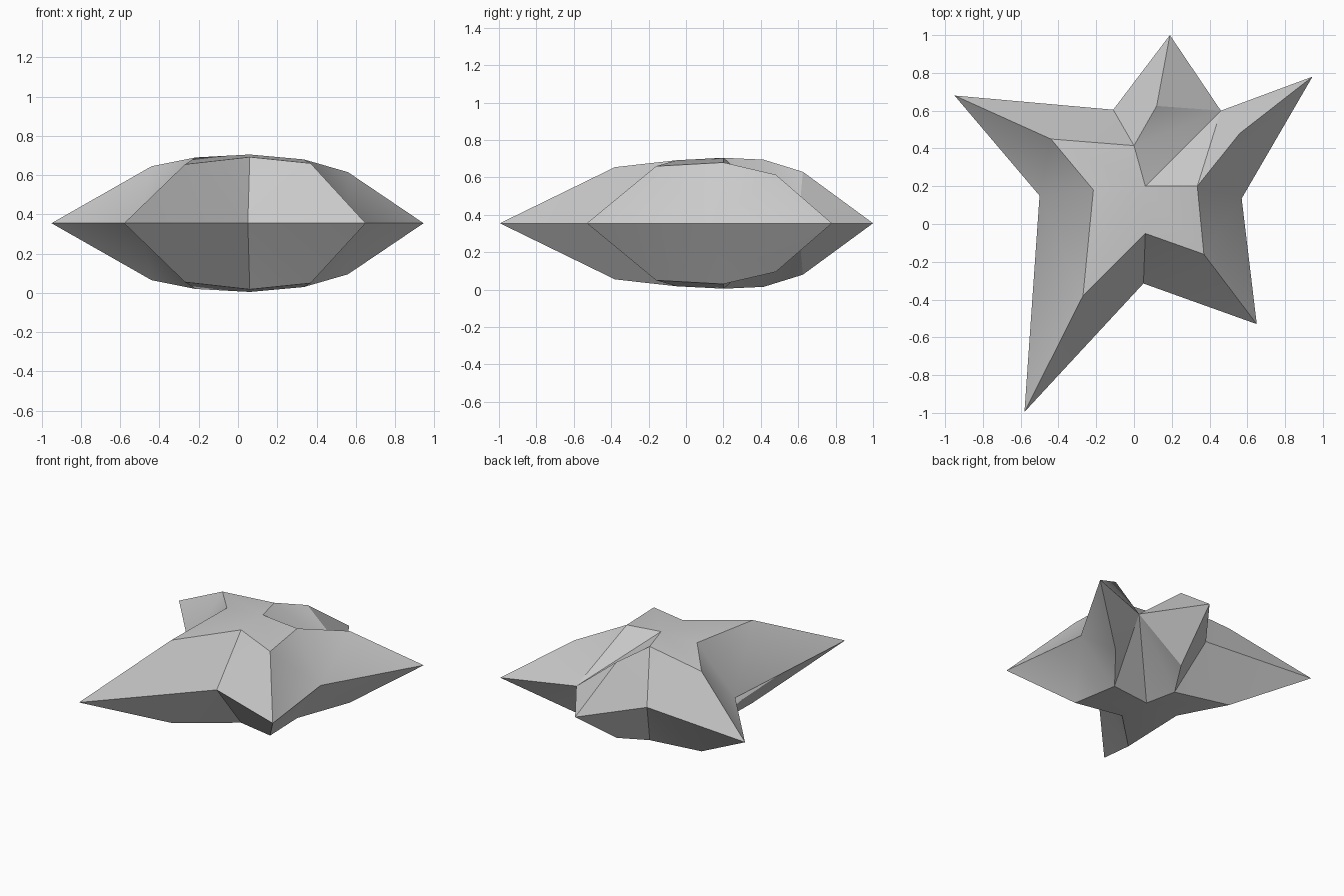
import bpy
import bmesh
import math
from mathutils import Matrix

cube = bpy.data.objects.get("Cube")
if cube:
    bpy.data.objects.remove(cube, do_unlink=True)

MID = 0.355  # height of the sharp rim

# Rim outline: tips and valleys, clockwise from the back tip
tips = [(0.19, 1.0), (0.945, 0.78), (0.65, -0.53), (-0.58, -0.995), (-0.95, 0.68)]
valleys = [(0.46, 0.6), (0.57, 0.135), (0.05, -0.315), (-0.5, 0.15), (-0.11, 0.605)]

# Raised shoulders, each above its tip or valley; the first valley stays on the rim
tip_shoulders = [(0.12, 0.625, 0.63), (0.56, 0.48, 0.615), (0.37, -0.16, 0.66),
                 (-0.27, -0.38, 0.655), (-0.44, 0.45, 0.645)]
valley_shoulders = [None, (0.335, 0.2, 0.68), (0.06, -0.05, 0.692),
                    (-0.215, 0.18, 0.69), (0.0, 0.415, 0.695)]
crown = (0.06, 0.2, 0.705)


def make_material(name, color):
    mat = bpy.data.materials.new(name)
    mat.use_nodes = True
    mat.diffuse_color = color
    bsdf = mat.node_tree.nodes["Principled BSDF"]
    bsdf.inputs["Base Color"].default_value = color
    bsdf.inputs["Roughness"].default_value = 0.6
    return mat


def vert(bm, point):
    z = point[2] - MID if len(point) == 3 else 0.0
    return bm.verts.new((point[0], point[1], z))


bm = bmesh.new()
tip = [vert(bm, p) for p in tips]
valley = [vert(bm, p) for p in valleys]
tip_top = [vert(bm, p) for p in tip_shoulders]
valley_top = [vert(bm, p) if p else valley[i] for i, p in enumerate(valley_shoulders)]
top = vert(bm, crown)

# Five arms: two sloping sides each, and the inner cap that meets the crown
for i in range(5):
    before = i - 1
    for v, vt in ((valley[before], valley_top[before]), (valley[i], valley_top[i])):
        bm.faces.new((tip[i], v, tip_top[i]))
        if v is not vt:
            bm.faces.new((v, vt, tip_top[i]))
    a, b = valley_top[before], valley_top[i]
    if valley[0] in (a, b):
        # Arms beside the low valley are cut off from the crown
        bm.faces.new((a, b, tip_top[i]))
        bm.faces.new((a, b, top))
    else:
        bm.faces.new((a, tip_top[i], top))
        bm.faces.new((tip_top[i], b, top))

# Lower half mirrors the upper half
copy = bmesh.ops.duplicate(bm, geom=bm.verts[:] + bm.edges[:] + bm.faces[:])
low = [g for g in copy["geom"] if isinstance(g, bmesh.types.BMVert)]
bmesh.ops.transform(bm, matrix=Matrix.Scale(-1, 4, (0, 0, 1)), verts=low)
bmesh.ops.remove_doubles(bm, verts=bm.verts[:], dist=0.001)
bmesh.ops.recalc_face_normals(bm, faces=bm.faces[:])

mesh = bpy.data.meshes.new("star_body")
bm.to_mesh(mesh)
bm.free()
mesh.materials.append(make_material("light_grey", (0.6, 0.6, 0.6, 1.0)))

star = bpy.data.objects.new("star_body", mesh)
star.location.z = MID
bpy.context.collection.objects.link(star)
bpy.ops.object.select_all(action="DESELECT")
star.select_set(True)
bpy.context.view_layer.objects.active = star
bpy.ops.object.shade_smooth_by_angle(angle=math.radians(30))
